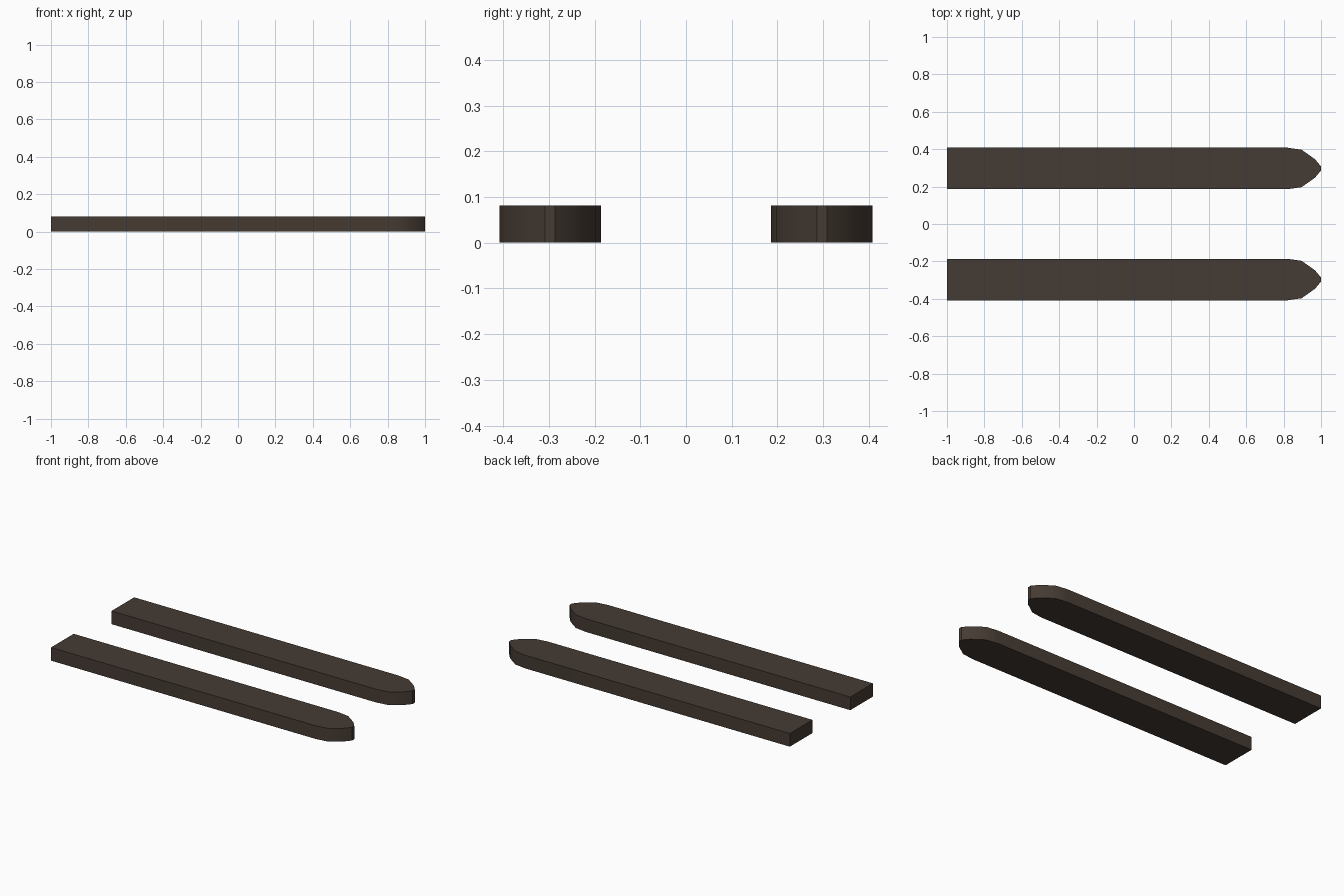
import bpy, bmesh, math

if "Cube" in bpy.data.objects:
    bpy.data.objects.remove(bpy.data.objects["Cube"])

HEIGHT = 0.082
CENTRE_Y = 0.297

# Dark brown finish
mat = bpy.data.materials.new("dark_brown")
mat.diffuse_color = (0.06, 0.043, 0.033, 1)
mat.use_nodes = True
mat.node_tree.nodes["Principled BSDF"].inputs["Base Color"].default_value = mat.diffuse_color

# Half outline of one bar, square end to rounded tip: (x, half width)
HALF = [(-1.0, 0.111), (0.82, 0.111), (0.896, 0.1), (0.967, 0.05), (1.0, 0.011)]


def make_bar(name, cy):
    outline = [(x, -w) for x, w in HALF] + [(x, w) for x, w in reversed(HALF)]
    bm = bmesh.new()
    base = bm.faces.new([bm.verts.new((x, y, 0)) for x, y in outline])
    top = bmesh.ops.extrude_face_region(bm, geom=[base], use_keep_orig=True)
    verts = [g for g in top["geom"] if isinstance(g, bmesh.types.BMVert)]
    bmesh.ops.translate(bm, verts=verts, vec=(0, 0, HEIGHT))
    bmesh.ops.recalc_face_normals(bm, faces=bm.faces[:])
    mesh = bpy.data.meshes.new(name)
    bm.to_mesh(mesh)
    bm.free()
    mesh.materials.append(mat)
    obj = bpy.data.objects.new(name, mesh)
    obj.location.y = cy
    bpy.context.collection.objects.link(obj)
    # Smooth the curved tip, keep the edges crisp
    bpy.ops.object.select_all(action='DESELECT')
    obj.select_set(True)
    bpy.context.view_layer.objects.active = obj
    bpy.ops.object.shade_smooth_by_angle(angle=math.radians(32))


# Pair of parallel bars
make_bar("front_fork_bar", -CENTRE_Y)
make_bar("back_fork_bar", CENTRE_Y)
